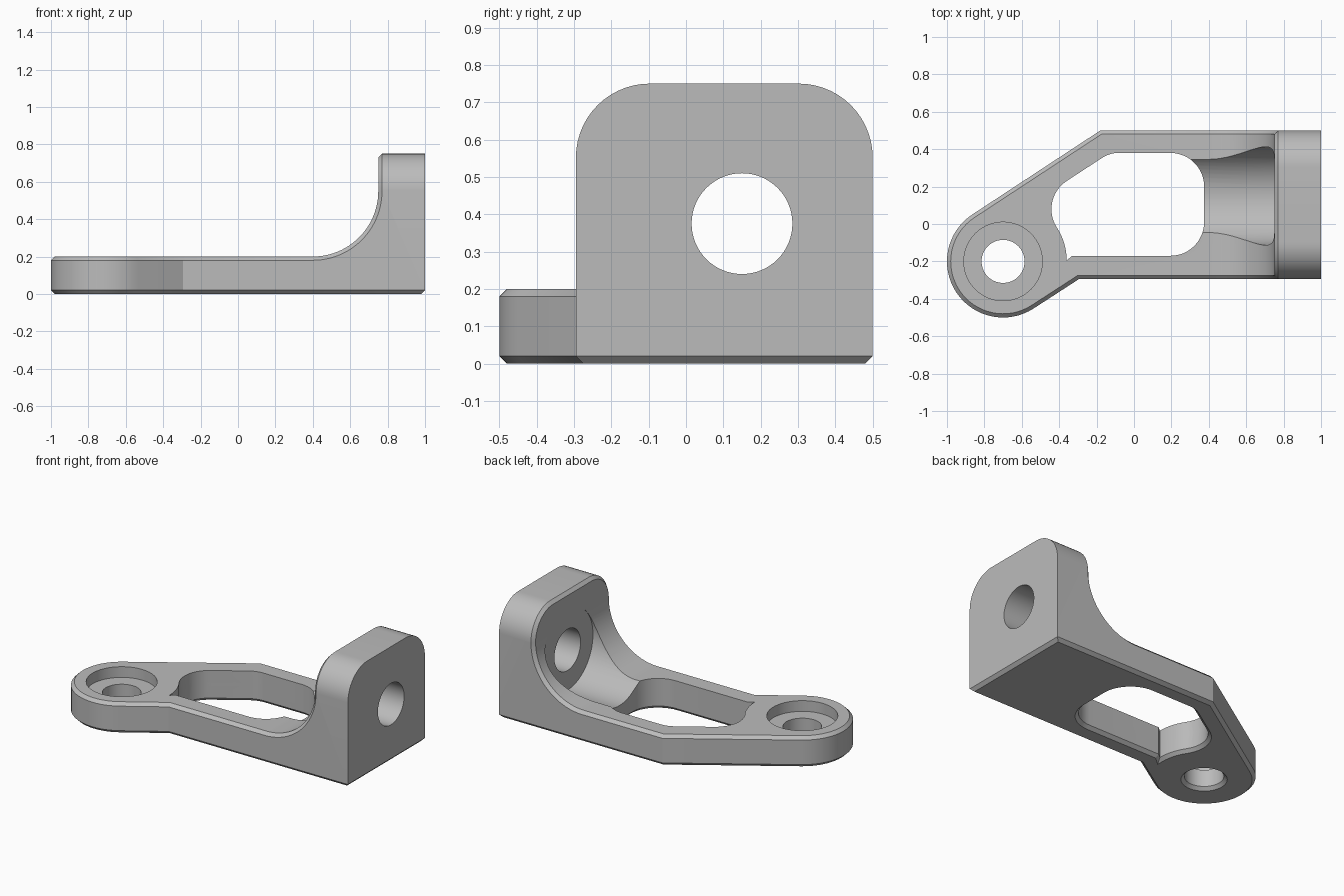
import bpy, bmesh, math
from mathutils import Vector

old = bpy.data.objects.get("Cube")
if old:
    bpy.data.objects.remove(old, do_unlink=True)

steel = bpy.data.materials.new("plain grey")
steel.use_nodes = True
GREY = (0.5, 0.5, 0.5, 1)
steel.diffuse_color = GREY
steel.node_tree.nodes["Principled BSDF"].inputs["Base Color"].default_value = GREY


def rounded(corners, steps=12):
    """Closed polygon from (x, y, radius) corners, each replaced by an arc."""
    out = []
    for i, (x, y, r) in enumerate(corners):
        p = Vector((x, y))
        if r == 0:
            out.append(p)
            continue
        a = (Vector(corners[i - 1][:2]) - p).normalized()
        b = (Vector(corners[(i + 1) % len(corners)][:2]) - p).normalized()
        half = a.angle(b) / 2
        centre = p + (a + b).normalized() * (r / math.sin(half))
        start = p + a * (r / math.tan(half)) - centre
        end = p + b * (r / math.tan(half)) - centre
        sweep = start.angle_signed(end)
        for k in range(steps + 1):
            t = -sweep * k / steps
            c, s = math.cos(t), math.sin(t)
            out.append(centre + Vector((start.x * c - start.y * s, start.x * s + start.y * c)))
    return out


def loft(name, low, high):
    """Solid between two matching rings of 3D points."""
    bm = bmesh.new()
    a = [bm.verts.new(p) for p in low]
    b = [bm.verts.new(p) for p in high]
    n = len(a)
    bm.faces.new(a[::-1])
    bm.faces.new(b)
    for i in range(n):
        j = (i + 1) % n
        bm.faces.new((a[i], a[j], b[j], b[i]))
    bmesh.ops.recalc_face_normals(bm, faces=bm.faces)
    mesh = bpy.data.meshes.new(name)
    bm.to_mesh(mesh)
    bm.free()
    obj = bpy.data.objects.new(name, mesh)
    bpy.context.collection.objects.link(obj)
    return obj


def prism(name, pts, lo, hi, axis="z"):
    place = {"z": lambda p, h: (p[0], p[1], h),
             "y": lambda p, h: (p[0], h, p[1]),
             "x": lambda p, h: (h, p[0], p[1])}[axis]
    return loft(name, [place(p, lo) for p in pts], [place(p, hi) for p in pts])


def circle(cx, cy, r, n=64):
    return [(cx + r * math.cos(math.tau * k / n), cy + r * math.sin(math.tau * k / n))
            for k in range(n)]


def combine(obj, tool, operation="DIFFERENCE"):
    mod = obj.modifiers.new("cut", "BOOLEAN")
    mod.operation, mod.solver, mod.object = operation, "EXACT", tool
    bpy.context.view_layer.objects.active = obj
    bpy.ops.object.modifier_apply(modifier=mod.name)
    bpy.data.objects.remove(tool, do_unlink=True)


def bevel_edges(obj, pick, width, segments=1):
    bm = bmesh.new()
    bm.from_mesh(obj.data)
    bmesh.ops.remove_doubles(bm, verts=bm.verts, dist=0.0002)
    bm.normal_update()
    edges = [e for e in bm.edges if len(e.link_faces) == 2 and pick(e)]
    bmesh.ops.bevel(bm, geom=edges, offset=width, segments=segments, profile=0.5,
                    affect="EDGES", clamp_overlap=False)
    bm.to_mesh(obj.data)
    bm.free()


# Body: side profile with a curved heel, trimmed to the plan outline
profile = rounded([(-1.5, 0, 0), (1.5, 0, 0), (1.5, 0.75, 0), (0.75, 0.75, 0),
                   (0.75, 0.2, 0.35), (-1.5, 0.2, 0)], 24)
bracket = prism("mounting_bracket", profile, -1, 1, "y")

BOSS = Vector((-0.7, -0.2))
slope = math.atan2(0.45, 0.685)
outline = [(-0.295, -0.295), (1, -0.295), (1, 0.5), (-0.18, 0.5)]
for k in range(33):
    t = slope + math.pi / 2 + math.pi * k / 32
    outline.append((BOSS.x + 0.3 * math.cos(t), BOSS.y + 0.3 * math.sin(t)))
combine(bracket, prism("outline", outline, -1, 2), "INTERSECT")


# Rounded upper corners of the upright plate
def plate_corner(e):
    a, b = (v.co for v in e.verts)
    return (min(a.z, b.z) > 0.74 and abs(a.y - b.y) < 0.01
            and abs(a.x - b.x) > 0.1)


bevel_edges(bracket, plate_corner, 0.198, 14)


# Chamfer around the deck, heel and plate front
def is_deck(f):
    c, n = f.calc_center_median(), f.normal
    if abs(n.y) > 0.01 or n.z < -0.01:
        return False
    if n.z > 0.99:
        return c.z < 0.3
    return c.x > 0.3 and n.x < -0.01 and c.x < 0.76


bevel_edges(bracket, lambda e: sum(is_deck(f) for f in e.link_faces) == 1, 0.02)

# Central window
window = rounded([(0.375, -0.17, 0.18), (0.375, 0.38, 0.18), (-0.13, 0.38, 0.16),
                  (-0.51, 0.132, 0.18), (-0.36, -0.10, 0.32), (-0.36, -0.195, 0),
                  (-0.33, -0.17, 0)])
combine(bracket, prism("window", window, -0.1, 1))

# Sloped relief along the window rim beside the boss
low = rounded([(0.1, 0, 0), (0.07, 0.375, 0), (-0.13, 0.378, 0.16), (-0.51, 0.132, 0.18),
               (-0.36, -0.10, 0.32), (-0.36, -0.19, 0), (-0.32, -0.164, 0)])
high = rounded([(0.1, 0, 0), (0.07, 0.378, 0), (-0.085, 0.465, 0.21), (-0.565, 0.152, 0.195),
                (-0.405, -0.11, 0.28), (-0.41, -0.222, 0), (-0.32, -0.164, 0)])


def relief_ring(t):
    return [(*a.lerp(b, t), 0.12 + 0.08 * t) for a, b in zip(low, high)]


combine(bracket, loft("relief", relief_ring(-0.1), relief_ring(1.12)))

# Bolt head clearance in the heel, and the hole through the plate
combine(bracket, prism("head_clearance", circle(0.15, 0.375, 0.263), 0.1, 0.751, "x"))
combine(bracket, prism("plate_hole", circle(0.15, 0.375, 0.135), 0.6, 1.2, "x"))

# Counterbored hole in the boss
combine(bracket, prism("counterbore", circle(*BOSS, 0.21), 0.13, 0.4))
combine(bracket, prism("boss_hole", circle(*BOSS, 0.115), -0.2, 0.3))

# Chamfer on every underside edge
bevel_edges(bracket, lambda e: sum(f.normal.z < -0.99 and f.calc_center_median().z < 0.001
                                   for f in e.link_faces) == 1, 0.02)

bracket.data.materials.clear()
bracket.data.materials.append(steel)
for face in bracket.data.polygons:
    face.material_index = 0
bpy.ops.object.select_all(action="DESELECT")
bracket.select_set(True)
bpy.context.view_layer.objects.active = bracket
bpy.ops.object.shade_smooth_by_angle(angle=math.radians(25))
